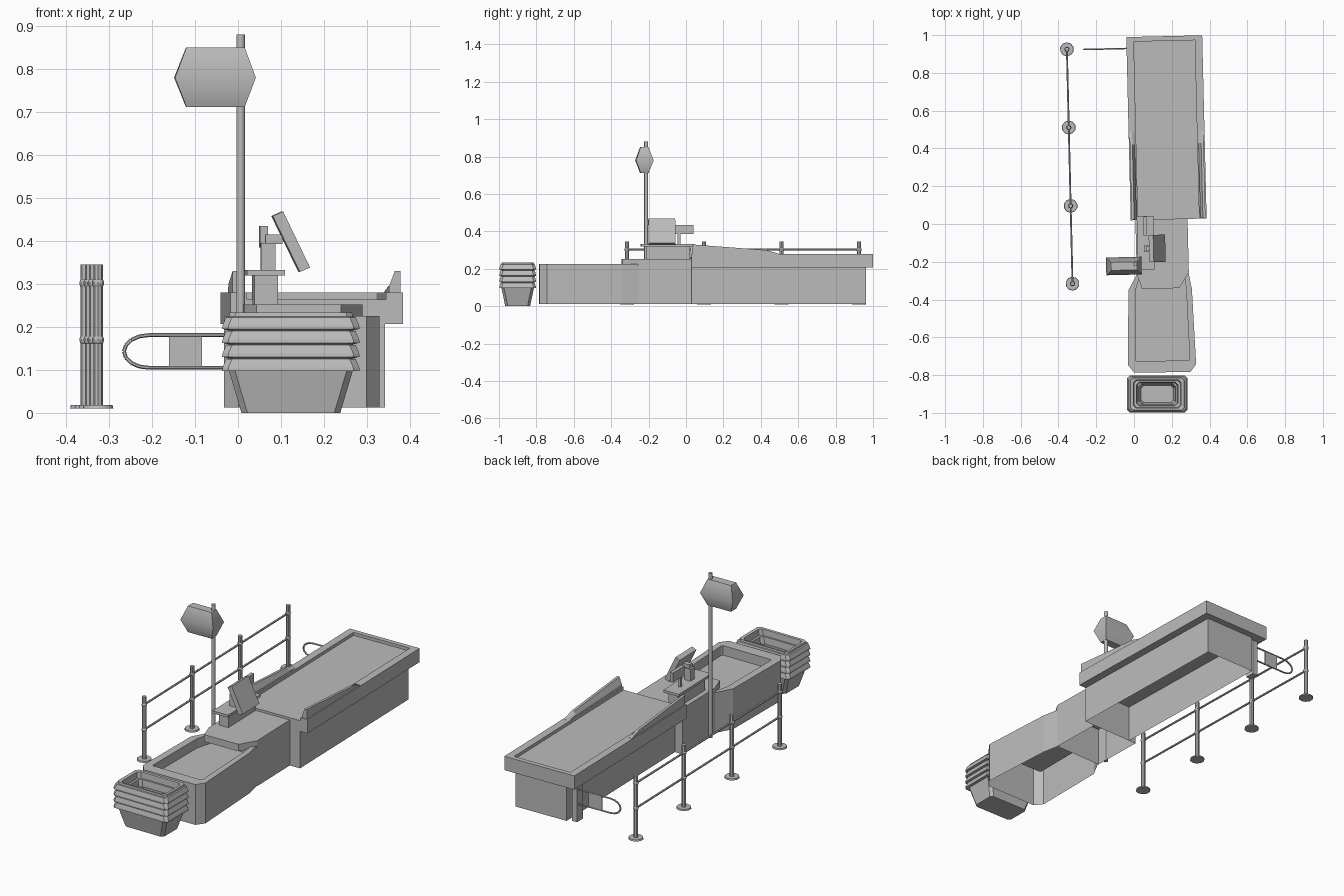
import bpy, bmesh, math
from mathutils import Matrix, Vector

cube = bpy.data.objects.get("Cube")
if cube:
    bpy.data.objects.remove(cube)

GREY = (0.5, 0.5, 0.5, 1)
grey = bpy.data.materials.new("plain grey")
grey.use_nodes = True
grey.diffuse_color = GREY
grey.node_tree.nodes["Principled BSDF"].inputs["Base Color"].default_value = GREY

TURN = Matrix.Rotation(0.024, 4, 'Z')   # the whole lane stands slightly askew


def finish(name, bm, turned=True, smooth=0):
    bmesh.ops.recalc_face_normals(bm, faces=bm.faces)
    if turned:
        bm.transform(TURN)
    mesh = bpy.data.meshes.new(name)
    bm.to_mesh(mesh)
    bm.free()
    mesh.materials.append(grey)
    ob = bpy.data.objects.new(name, mesh)
    bpy.context.collection.objects.link(ob)
    if smooth:
        bpy.ops.object.select_all(action='DESELECT')
        ob.select_set(True)
        bpy.context.view_layer.objects.active = ob
        bpy.ops.object.shade_smooth_by_angle(angle=math.radians(smooth))
    return ob


def loft(name, rings, start_cap=True, end_cap=True, **kw):
    """Skin a list of closed rings of equal length."""
    bm = bmesh.new()
    loops = [[bm.verts.new(p) for p in ring] for ring in rings]
    n = len(loops[0])
    for a, b in zip(loops, loops[1:]):
        for i in range(n):
            bm.faces.new((a[i], a[(i + 1) % n], b[(i + 1) % n], b[i]))
    if start_cap:
        bm.faces.new(loops[0])
    if end_cap:
        bm.faces.new(loops[-1])
    return finish(name, bm, **kw)


def rect(x0, x1, y0, y1, z):
    return [(x0, y0, z), (x1, y0, z), (x1, y1, z), (x0, y1, z)]


def cut_rect(x0, x1, y0, y1, z, c):
    """Rectangle with cut corners."""
    return [(x0 + c, y0, z), (x1 - c, y0, z), (x1, y0 + c, z), (x1, y1 - c, z),
            (x1 - c, y1, z), (x0 + c, y1, z), (x0, y1 - c, z), (x0, y0 + c, z)]


def box(name, x0, x1, y0, y1, z0, z1, floor=True):
    return loft(name, [rect(x0, x1, y0, y1, z0), rect(x0, x1, y0, y1, z1)], start_cap=floor)


def rod(bm, a, b, r, sides=8, r2=None):
    a, b = Vector(a), Vector(b)
    rot = (b - a).to_track_quat('Z', 'Y').to_matrix().to_4x4()
    bmesh.ops.create_cone(bm, cap_ends=True, segments=sides, radius1=r,
                          radius2=r if r2 is None else r2, depth=(b - a).length,
                          matrix=Matrix.Translation((a + b) / 2) @ rot)


def extrude_xz(name, profile, y0, y1):
    return loft(name, [[(x, y, z) for x, z in profile] for y in (y0, y1)])


# Belt counter: tray section with raised side rims, a back rim and a hollow base
L, R, F, B = -0.017, 0.385, 0.02, 0.99
extrude_xz("belt_tray", [(L, 0.207), (R, 0.207), (R, 0.28), (0.345, 0.28),
                         (0.345, 0.264), (0.022, 0.264), (0.022, 0.28), (L, 0.28)], F, B - 0.025)
box("belt_back_rim", L, R, B - 0.025, B, 0.207, 0.28)
box("belt_base", 0.05, 0.343, F, 0.955, 0.012, 0.207, floor=False)
box("gate_post", 0.0, 0.03, 0.89, 0.94, 0.012, 0.207)

# Side guides that taper away towards the back
for side, outer, inner in (("left", 0.379, 0.352), ("right", -0.012, 0.015)):
    mid = (outer + inner) / 2
    rings = []
    for y, top in ((0.025, 0.33), (0.42, 0.30), (0.485, 0.281)):
        rings.append([(outer, y, 0.279), (inner, y, 0.279),
                      (inner, y, 0.279 + (top - 0.279) * 0.3),
                      (mid, y, top), (outer, y, top)])
    loft(side + "_guide", rings)

# Middle counter with a cut-corner nose over the bagging area
box("middle_base", 0.008, 0.284, -0.262, F, 0.012, 0.225, floor=False)
nose = [(0.008, F), (0.008, -0.262), (0.035, -0.345), (0.232, -0.345), (0.284, -0.262), (0.284, F)]
loft("middle_top", [[(x, y, z) for x, y in nose] for z in (0.215, 0.252)])

# Bagging area: hollow below, sunk tray on top
outline = [(0.012, -0.262), (-0.038, -0.35), (-0.05, -0.745), (-0.018, -0.787),
           (0.28, -0.79), (0.311, -0.75), (0.298, -0.35), (0.282, -0.262)]
well = [(0.025, -0.27), (0.0, -0.35), (-0.01, -0.715), (-0.005, -0.725),
        (0.272, -0.73), (0.278, -0.72), (0.268, -0.35), (0.26, -0.27)]
loft("bagging_area", [[(x, y, z) for x, y in pts] for pts, z in
                      ((outline, 0.012), (outline, 0.225), (well, 0.225), (well, 0.175))],
     start_cap=False)

# Till stand, till plate, card terminal and screen
box("till_stand", 0.033, 0.088, -0.215, F, 0.252, 0.32)
box("till_plate", 0.015, 0.104, -0.243, 0.04, 0.32, 0.333)
box("card_terminal", 0.05, 0.068, -0.062, 0.038, 0.385, 0.435)
box("terminal_post", 0.054, 0.064, -0.046, -0.032, 0.333, 0.39)
box("screen_post", 0.05, 0.084, -0.15, -0.115, 0.333, 0.395)
box("screen_arm", 0.06, 0.1, -0.145, -0.12, 0.393, 0.415)
extrude_xz("screen", [(0.076, 0.458), (0.1, 0.469), (0.163, 0.338), (0.139, 0.328)], -0.204, -0.06)

# Lane sign on its pole
bm = bmesh.new()
rod(bm, (0.001, -0.213, 0.012), (0.001, -0.213, 0.88), 0.0105, 10)
finish("sign_pole", bm, smooth=40)
small, big = (-0.126, 0.01, -0.243, -0.2), (-0.153, 0.035, -0.268, -0.174)
loft("lane_sign", [rect(*small, 0.712), rect(*big, 0.78), rect(*small, 0.85)], smooth=50)

# Barrier: four posts on round feet with two rails
bm = bmesh.new()
X = -0.333
posts = [0.933, 0.519, 0.104, -0.308]
for y in posts:
    rod(bm, (X, y, 0.01), (X, y, 0.345), 0.011)
    rod(bm, (X, y, 0.01), (X, y, 0.018), 0.037, 10, 0.035)
    for z in (0.17, 0.302):
        bmesh.ops.create_uvsphere(bm, u_segments=8, v_segments=6, radius=0.014,
                                  matrix=Matrix.Translation((X, y, z)))
for z in (0.17, 0.302):
    rod(bm, (X, posts[0], z), (X, posts[-1], z), 0.0055, 6)
finish("barrier", bm, smooth=40)

# Gate: a bent tube loop with a small plate
bm = bmesh.new()
path = [(0.01, 0.181)]
for i in range(9):
    a = math.pi * (0.5 + i / 8)
    path.append((-0.185 + 0.058 * math.cos(a), 0.143 + 0.038 * math.sin(a)))
path.append((0.01, 0.105))
for (xa, za), (xb, zb) in zip(path, path[1:]):
    rod(bm, (xa, 0.93, za), (xb, 0.93, zb), 0.0045, 6)
finish("gate_loop", bm, smooth=40)
box("gate_plate", -0.138, -0.061, 0.927, 0.933, 0.108, 0.178)


# Stack of baskets: tapered body, four flared rims, open inside
def basket_ring(inset, z, c=0.014):
    return cut_rect(-0.037 + inset, 0.283 - inset, -0.998 + inset * 0.7, -0.802 - inset * 0.7, z, c)


rings = [basket_ring(0.045, 0.0), basket_ring(0.016, 0.098)]
for i in range(4):
    z = 0.098 + i * 0.0325
    rings += [basket_ring(0.0, z), basket_ring(0.001, z + 0.008),
              basket_ring(0.009, z + 0.027), basket_ring(0.016, z + 0.029)]
top = basket_ring(0.018, 0.234)
lip = basket_ring(0.034, 0.232)
rings += [top, lip, basket_ring(0.038, 0.2), basket_ring(0.05, 0.2),
          basket_ring(0.055, 0.165), basket_ring(0.062, 0.165), basket_ring(0.075, 0.11)]
loft("basket_stack", rings, turned=False)
